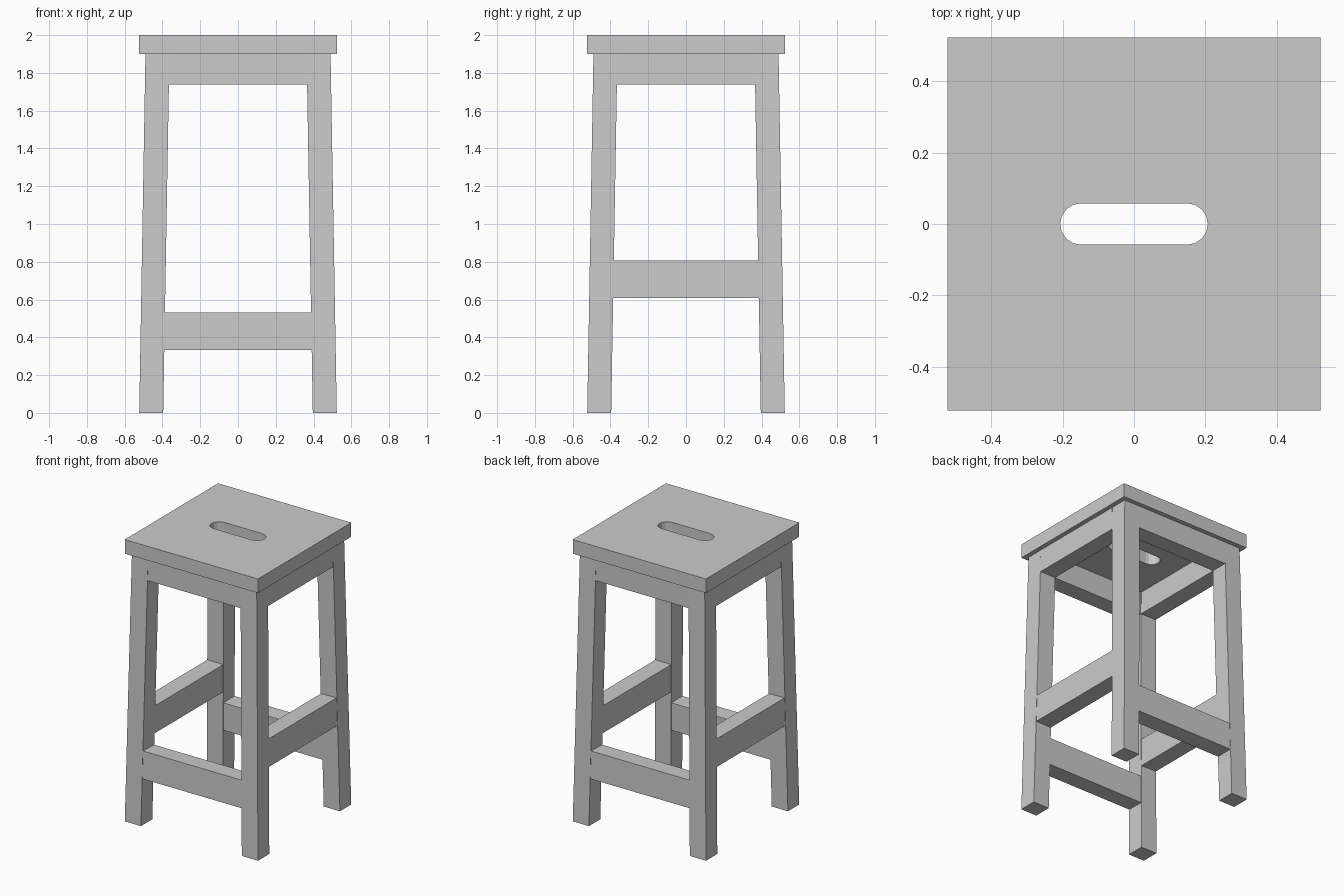
import bpy, bmesh, math
from mathutils import Matrix

if "Cube" in bpy.data.objects:
    bpy.data.objects.remove(bpy.data.objects["Cube"])

HEIGHT, SEAT_Z, HALF = 2.0, 1.9, 0.523
LEG_W = 0.127
SLOPE = 0.033 / SEAT_Z          # inward lean of every leg


def outer(z):
    """Distance of the outer leg face from the centre at height z."""
    return HALF - SLOPE * z


def make_object(name, bm):
    bmesh.ops.recalc_face_normals(bm, faces=bm.faces)
    mesh = bpy.data.meshes.new(name)
    bm.to_mesh(mesh)
    bm.free()
    obj = bpy.data.objects.new(name, mesh)
    bpy.context.collection.objects.link(obj)
    return obj


def prism(name, outline, z0, z1):
    """Extrude a flat outline from z0 to z1."""
    bm = bmesh.new()
    face = bm.faces.new([bm.verts.new((x, y, z0)) for x, y in outline])
    ext = bmesh.ops.extrude_face_region(bm, geom=[face])["geom"]
    tops = [v for v in ext if isinstance(v, bmesh.types.BMVert)]
    bmesh.ops.translate(bm, verts=tops, vec=(0, 0, z1 - z0))
    return make_object(name, bm)


def rail(name, z0, z1, angle, lean):
    """Rail between two legs on the front, turned about z by angle."""
    zm = (z0 + z1) / 2
    bm = bmesh.new()
    bmesh.ops.create_cube(bm, size=1)
    # ends follow the legs' inner faces
    for v in bm.verts:
        z = zm + v.co.z * (z1 - z0)
        v.co.x *= 2 * (outer(z) - LEG_W)
        v.co.y *= LEG_W - 0.004
        v.co.z *= z1 - z0
    tilt = math.atan(SLOPE) if lean else 0
    face_y = outer(zm) if lean else outer(z0)
    place = (Matrix.Rotation(angle, 4, 'Z')
             @ Matrix.Translation((0, -face_y + LEG_W / 2, zm))
             @ Matrix.Rotation(-tilt, 4, 'X'))
    bmesh.ops.transform(bm, matrix=place, verts=bm.verts)
    return make_object(name, bm)


# Seat with a rounded hand slot
seat = prism("seat", [(-HALF, -HALF), (HALF, -HALF), (HALF, HALF), (-HALF, HALF)],
             SEAT_Z, HEIGHT)
R, STRAIGHT, N = 0.058, 0.149, 8
slot = []
for side in (1, -1):
    for i in range(N + 1):
        a = -math.pi / 2 + math.pi * i / N
        slot.append((side * (STRAIGHT + R * math.cos(a)), side * R * math.sin(a)))
cutter = prism("slot_cutter", slot, SEAT_Z - 0.1, HEIGHT + 0.1)
cutter.hide_render = True
cutter.hide_set(True)
cut = seat.modifiers.new("hand_slot", 'BOOLEAN')
cut.operation = 'DIFFERENCE'
cut.solver = 'EXACT'
cut.object = cutter

# Four leaning legs
for sx, xname in ((-1, "left"), (1, "right")):
    for sy, yname in ((-1, "front"), (1, "back")):
        bm = bmesh.new()
        bmesh.ops.create_cube(bm, size=1)
        for v in bm.verts:
            z = SEAT_Z if v.co.z > 0 else 0
            c = outer(z) - LEG_W / 2
            v.co = (sx * c + v.co.x * LEG_W, sy * c + v.co.y * LEG_W, z)
        make_object(f"{yname}_{xname}_leg", bm)

# Aprons under the seat, low stretchers front/back, higher ones at the sides
for i, side in enumerate(("front", "right", "back", "left")):
    angle = i * math.pi / 2
    low = 0.333 if i % 2 == 0 else 0.608
    rail(f"{side}_apron", 1.738, SEAT_Z, angle, False)
    rail(f"{side}_stretcher", low, low + 0.197, angle, True)
